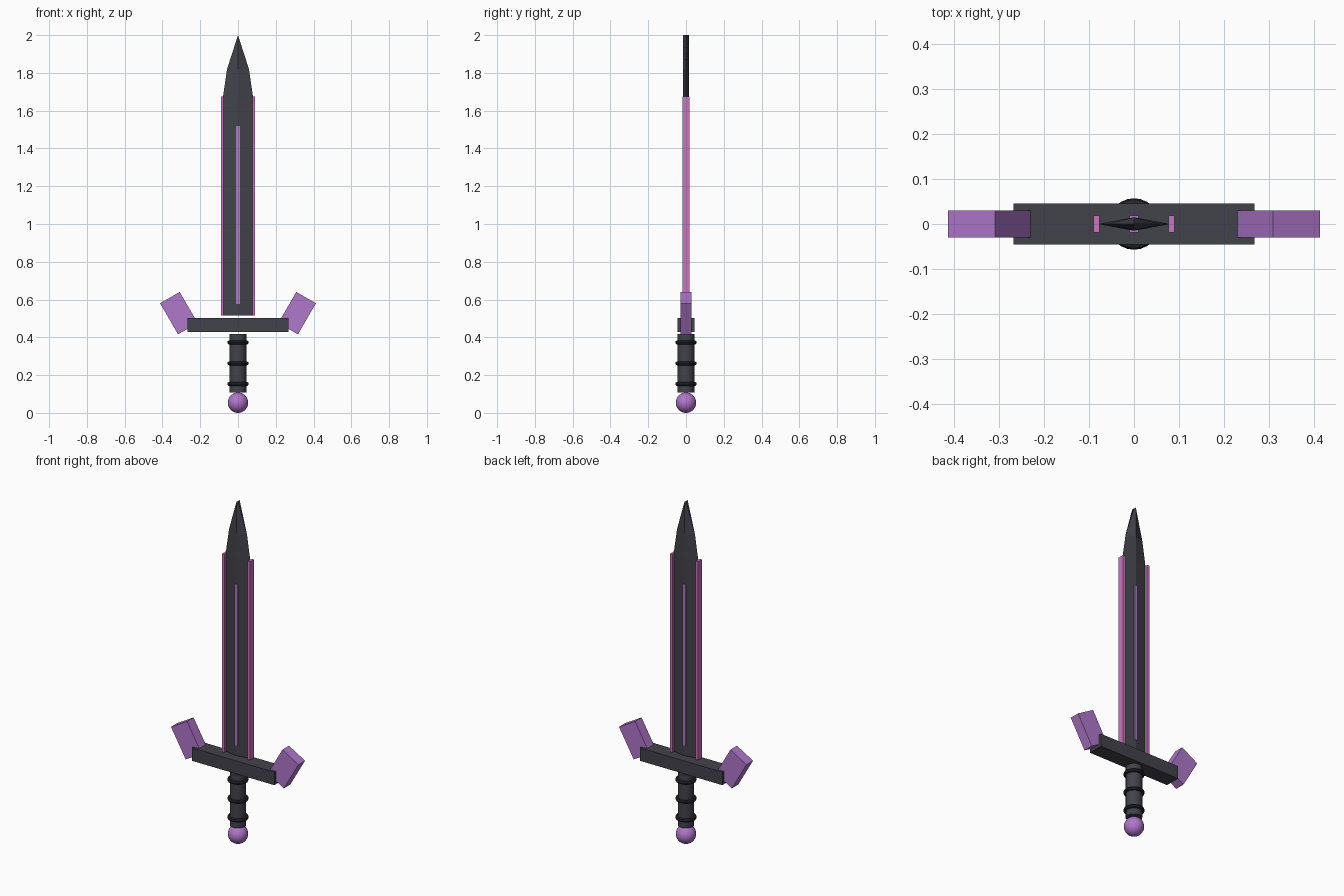
import bpy, bmesh, math

if "Cube" in bpy.data.objects:
    bpy.data.objects.remove(bpy.data.objects["Cube"])


def material(name, srgb):
    m = bpy.data.materials.new(name)
    m.diffuse_color = [(c / 255) ** 2.2 for c in srgb] + [1]
    m.use_nodes = True
    m.node_tree.nodes["Principled BSDF"].inputs["Base Color"].default_value = m.diffuse_color
    return m


STEEL = material("dark steel", (68, 68, 76))
BLACK = material("black band", (42, 42, 48))
PURPLE = material("purple", (174, 118, 202))
PINK = material("pink", (206, 114, 190))


def finish(name, mat, smooth=False):
    ob = bpy.context.object
    ob.name = name
    ob.data.materials.append(mat)
    if smooth:
        bpy.ops.object.shade_smooth_by_angle(angle=math.radians(40))
    return ob


def box(name, mat, size, loc, tilt=0):
    bpy.ops.mesh.primitive_cube_add(size=1, location=loc, rotation=(0, tilt, 0))
    ob = finish(name, mat)
    ob.scale = size
    return ob


# Blade: diamond section of constant depth, narrowing in width to the tip
bm = bmesh.new()
D = 0.015
rings = []
for half_width, z in [(0.08, 0.516), (0.08, 1.67), (0.058, 1.82)]:
    rings.append([bm.verts.new(p) for p in
                  [(half_width, 0, z), (0, D, z), (-half_width, 0, z), (0, -D, z)]])
for low, high in zip(rings, rings[1:]):
    for i in range(4):
        j = (i + 1) % 4
        bm.faces.new((low[i], low[j], high[j], high[i]))
back, mid, front = [bm.verts.new((0, y, 2.0)) for y in (D, 0, -D)]
right, rear, left, fore = rings[-1]
for side in (right, left):
    bm.faces.new((side, rear, back, mid))
    bm.faces.new((side, mid, front, fore))
bm.faces.new(rings[0])
bmesh.ops.recalc_face_normals(bm, faces=bm.faces)
mesh = bpy.data.meshes.new("blade")
bm.to_mesh(mesh)
bm.free()
mesh.materials.append(STEEL)
bpy.context.collection.objects.link(bpy.data.objects.new("blade", mesh))

# Glowing centre strip, crossguard
box("blade_centre_strip", PURPLE, (0.02, 0.037, 0.943), (0, 0, 1.048))
box("crossguard", STEEL, (0.534, 0.091, 0.076), (0, 0, 0.465))

# Edge strips and tilted guard prongs on both sides
for s, side in ((-1, "left"), (1, "right")):
    box(side + "_edge_strip", PINK, (0.014, 0.037, 1.159), (s * 0.083, 0, 1.0955))
    box(side + "_guard_prong", PURPLE, (0.12, 0.06, 0.19),
        (s * 0.313, 0, 0.528), s * math.radians(30))

# Grip with raised bands
bpy.ops.mesh.primitive_cylinder_add(vertices=16, radius=0.044, depth=0.31, location=(0, 0, 0.262))
finish("grip", STEEL, True)
for i, z in enumerate((0.153, 0.262, 0.373)):
    bpy.ops.mesh.primitive_torus_add(major_radius=0.046, minor_radius=0.011,
                                     major_segments=24, minor_segments=8, location=(0, 0, z))
    finish(f"grip_band_{i + 1}", BLACK, True)

# Pommel
bpy.ops.mesh.primitive_uv_sphere_add(segments=24, ring_count=16, radius=0.054, location=(0, 0, 0.054))
finish("pommel", PURPLE, True)
